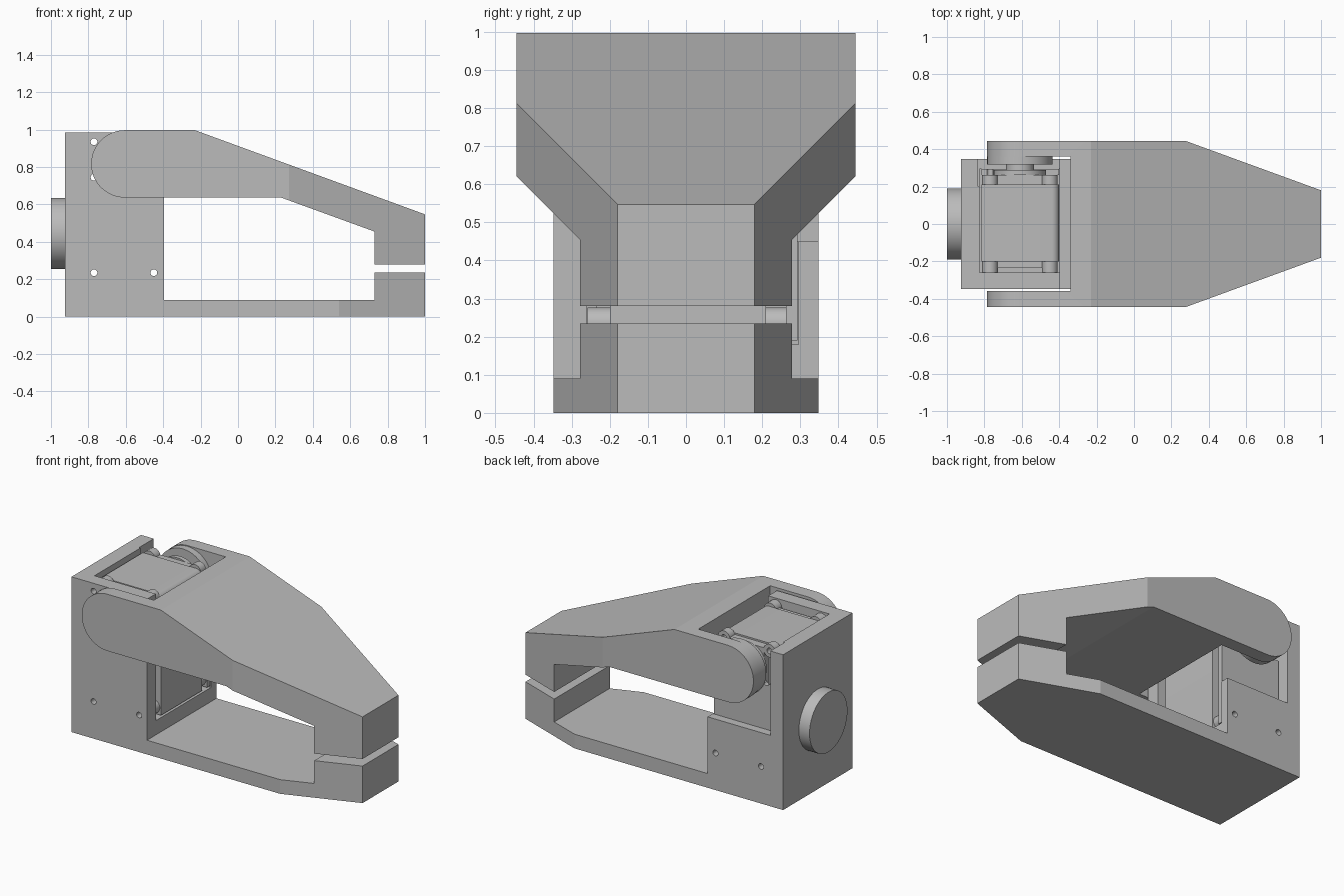
import bpy, bmesh, math
from mathutils import Vector

if "Cube" in bpy.data.objects:
    bpy.data.objects.remove(bpy.data.objects["Cube"], do_unlink=True)

grey = bpy.data.materials.new("plain grey")
grey.use_nodes = True
GREY = (0.5, 0.5, 0.5, 1)
grey.diffuse_color = GREY
grey.node_tree.nodes["Principled BSDF"].inputs["Base Color"].default_value = GREY


def prism(name, points, low, high, axis="Y"):
    """Extrude a closed outline along Y (x, z points), Z (x, y) or X (y, z)."""
    place = {"Y": lambda a, b, c: (a, c, b),
             "Z": lambda a, b, c: (a, b, c),
             "X": lambda a, b, c: (c, a, b)}[axis]
    bm = bmesh.new()
    face = bm.faces.new([bm.verts.new(place(a, b, low)) for a, b in points])
    grown = bmesh.ops.extrude_face_region(bm, geom=[face])["geom"]
    shift = Vector(place(0, 0, high - low))
    bmesh.ops.translate(bm, vec=shift,
                        verts=[g for g in grown if isinstance(g, bmesh.types.BMVert)])
    bmesh.ops.recalc_face_normals(bm, faces=bm.faces)
    mesh = bpy.data.meshes.new(name)
    bm.to_mesh(mesh)
    bm.free()
    mesh.materials.append(grey)
    obj = bpy.data.objects.new(name, mesh)
    bpy.context.collection.objects.link(obj)
    return obj


def box(name, x, y, z):
    return prism(name, [(x[0], z[0]), (x[1], z[0]), (x[1], z[1]), (x[0], z[1])], *y)


def arc(a, b, r, start, end, steps):
    angles = [math.radians(start + (end - start) * i / steps) for i in range(steps + 1)]
    return [(a + r * math.cos(t), b + r * math.sin(t)) for t in angles]


def cylinder(name, a, b, r, low, high, axis="Y", sides=48):
    return prism(name, arc(a, b, r, 0, 360, sides)[:-1], low, high, axis)


def combine(obj, other, operation="DIFFERENCE"):
    """Bake a boolean and remove the helper."""
    mod = obj.modifiers.new("cut", "BOOLEAN")
    mod.operation = operation
    mod.solver = "EXACT"
    mod.object = other
    other.hide_render = True
    graph = bpy.context.evaluated_depsgraph_get()
    graph.update()
    mesh = bpy.data.meshes.new_from_object(obj.evaluated_get(graph))
    obj.modifiers.clear()
    obj.data = mesh
    bpy.data.objects.remove(other, do_unlink=True)


def plan(start, wide):
    """Tapered outline, seen from above."""
    bend = 1 - 0.74 * (wide - 0.18) / 0.27
    half = [(start, -wide), (bend, -wide), (1, -0.18)]
    return half + [(x, -y) for x, y in reversed(half)]


HOLES = [(x, z) for x in (-0.77, -0.45) for z in (0.235, 0.935)] + [(-0.77, 0.745)]


def drill(obj):
    for x, z in HOLES:
        combine(obj, cylinder("drill", x, z, 0.018, -0.5, 0.5, sides=20))


# Lower jaw with its housing
lower = prism("lower_jaw_and_housing", [
    (-0.925, 0), (1, 0), (1, 0.235), (0.73, 0.235), (0.73, 0.09),
    (-0.395, 0.09), (-0.395, 0.985), (-0.925, 0.985)], -0.4, 0.4)
combine(lower, prism("plan", plan(-1.2, 0.348), -0.5, 1.5, "Z"), "INTERSECT")
combine(lower, box("pocket", (-0.825, -0.3), (-0.26, 0.295), (0.18, 1.2)))
combine(lower, box("horn_recess", (-0.835, -0.3), (0.2, 0.5), (0.45, 1.2)))
drill(lower)

# Upper jaw with two rounded arms around the housing
outline = arc(-0.605, 0.817, 0.18, 270, 90, 32) + [
    (-0.23, 0.997), (1, 0.547), (1, 0.28), (0.73, 0.28), (0.73, 0.455), (0.23, 0.637)]
upper = prism("upper_jaw", outline, -0.5, 0.5)
combine(upper, prism("plan", plan(-1.2, 0.445), -0.5, 1.5, "Z"), "INTERSECT")
combine(upper, box("slot", (-1.2, -0.34), (-0.358, 0.362), (0.4, 1.2)))

# Motor with a rounded top edge, end caps and corner notches
profile = [(-0.815, 0.19), (-0.4, 0.19)] + arc(-0.44, 0.915, 0.04, 0, 90, 8) + [(-0.815, 0.955)]
motor = prism("motor_body", profile, -0.2, 0.21)
drill(motor)
box("motor_front_cap", (-0.73, -0.49), (-0.235, -0.2), (0.19, 0.945))
box("motor_back_cap", (-0.73, -0.49), (0.21, 0.262), (0.19, 0.945))
back_plate = box("motor_back_plate", (-0.815, -0.4), (0.262, 0.293), (0.19, 0.74))
drill(back_plate)

# Screw bosses at the motor corners
for i, (x, z) in enumerate(HOLES[:4]):
    for side, low, high in (("front", -0.258, -0.2), ("back", 0.21, 0.262)):
        boss = cylinder(f"{side}_screw_boss_{i + 1}", x, z, 0.042, low, high, sides=24)
        combine(boss, cylinder("drill", x, z, 0.018, -0.5, 0.5, sides=20))

# Motor horn and hub
cylinder("horn_collar", -0.61, 0.817, 0.14, 0.262, 0.29)
cylinder("horn_hub", -0.61, 0.817, 0.075, 0.28, 0.325)
cylinder("horn_disc", -0.61, 0.817, 0.175, 0.318, 0.365)

# Round mounting boss on the end of the housing
cylinder("mounting_boss", 0, 0.445, 0.19, -1, -0.92, "X")

# Smooth the round walls only
bpy.ops.object.select_all(action="DESELECT")
for obj in bpy.context.collection.objects:
    if obj.type == "MESH" and obj.data.materials and obj.data.materials[0] == grey:
        obj.select_set(True)
        bpy.context.view_layer.objects.active = obj
bpy.ops.object.shade_smooth_by_angle(angle=math.radians(20))
